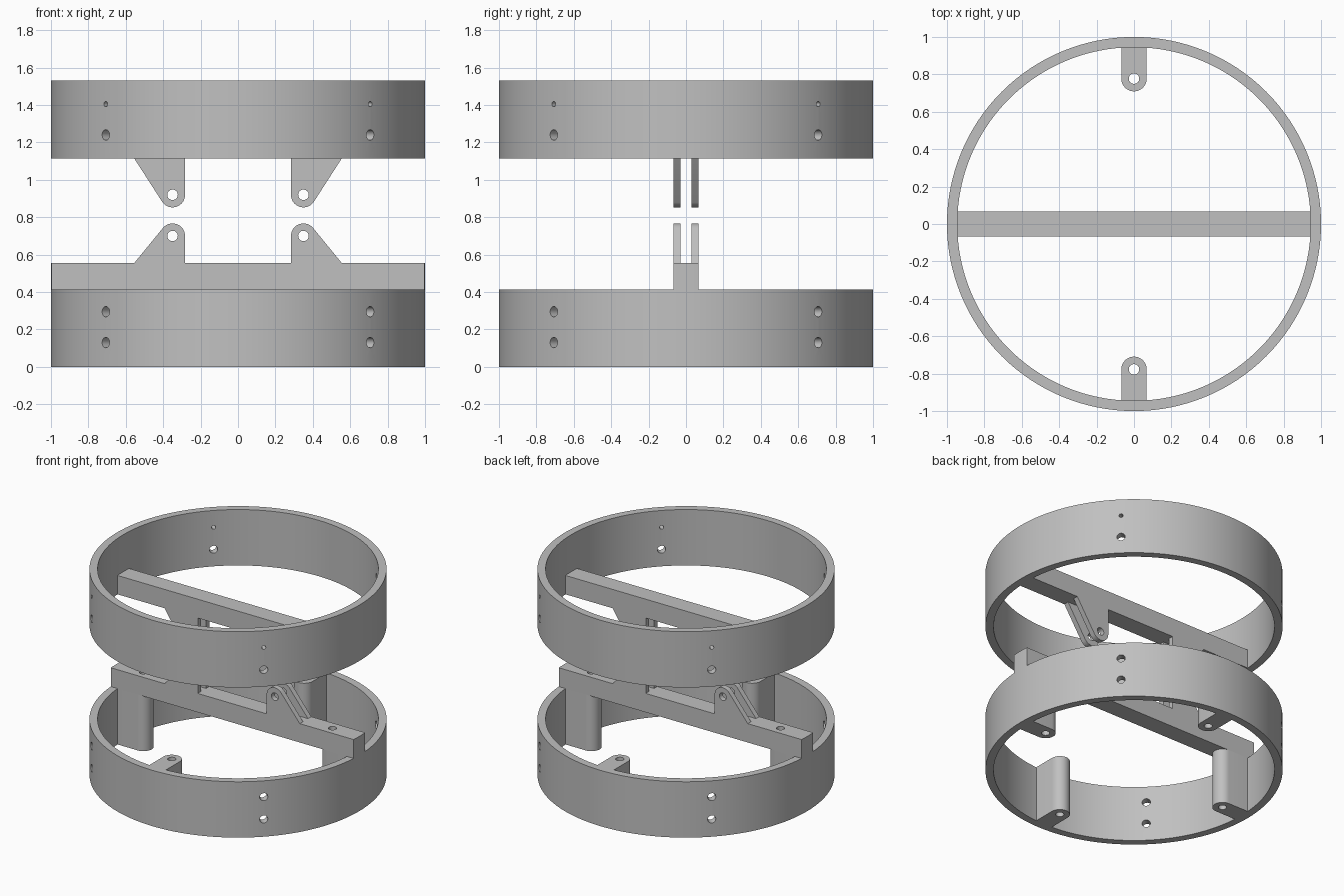
import bpy, bmesh, math
from mathutils import Matrix, Vector

if "Cube" in bpy.data.objects:
    bpy.data.objects.remove(bpy.data.objects["Cube"], do_unlink=True)

GREY = (0.53, 0.53, 0.53, 1)
grey = bpy.data.materials.new("plain grey")
grey.use_nodes = True
grey.diffuse_color = GREY
grey.node_tree.nodes["Principled BSDF"].inputs["Base Color"].default_value = GREY

INNER, HEIGHT, UPPER = 0.945, 0.415, 1.115    # ring inner radius, height, upper ring base
HALF, BAR, PIN = 0.068, 0.14, 0.028           # bar half width, bar height, hole radius
POST = 0.777                                  # distance of post holes from the axis


def to_object(name, bm):
    bmesh.ops.recalc_face_normals(bm, faces=bm.faces)
    mesh = bpy.data.meshes.new(name)
    bm.to_mesh(mesh)
    bm.free()
    obj = bpy.data.objects.new(name, mesh)
    bpy.context.collection.objects.link(obj)
    mesh.materials.append(grey)
    return obj


def prism(name, outline, sweep):
    """Closed outline of 3D points extruded along a vector."""
    bm = bmesh.new()
    face = bm.faces.new([bm.verts.new(p) for p in outline])
    new = bmesh.ops.extrude_face_region(bm, geom=[face])["geom"]
    bmesh.ops.translate(bm, vec=sweep, verts=[v for v in new if isinstance(v, bmesh.types.BMVert)])
    return to_object(name, bm)


def arc(cx, cy, r, start, end, steps=16):
    angles = [math.radians(start + (end - start) * i / steps) for i in range(steps + 1)]
    return [(cx + r * math.cos(a), cy + r * math.sin(a)) for a in angles]


def pins(places):
    """One helper mesh of cylinders: (centre, axis, radius, length)."""
    bm = bmesh.new()
    for centre, axis, radius, length in places:
        turn = Vector(axis).to_track_quat('Z', 'Y').to_matrix().to_4x4()
        bmesh.ops.create_cone(bm, cap_ends=True, segments=32, radius1=radius, radius2=radius,
                              depth=length, matrix=Matrix.Translation(centre) @ turn)
    cutter = to_object("hole_cutter", bm)
    cutter.hide_render = True
    return cutter


def boolean(obj, cutter, operation='DIFFERENCE'):
    mod = obj.modifiers.new("cut", 'BOOLEAN')
    mod.operation, mod.object, mod.solver = operation, cutter, 'EXACT'
    bpy.context.view_layer.objects.active = obj
    bpy.ops.object.modifier_apply(modifier=mod.name)
    bpy.data.objects.remove(cutter, do_unlink=True)


parts = []


# Rings with radial screw holes on the diagonals
def ring(name, base, holes):
    bm = bmesh.new()
    top = base + HEIGHT
    v = [bm.verts.new(p) for p in ((INNER, 0, base), (1, 0, base), (1, 0, top), (INNER, 0, top))]
    edges = [bm.edges.new((v[i], v[(i + 1) % 4])) for i in range(4)]
    bmesh.ops.spin(bm, geom=v + edges, axis=(0, 0, 1), cent=(0, 0, 0),
                   angle=math.tau, steps=128, use_merge=True)
    bmesh.ops.remove_doubles(bm, verts=bm.verts, dist=1e-5)
    obj = to_object(name, bm)
    places = []
    for k in range(4):
        a = math.pi / 4 + k * math.pi / 2
        d = Vector((math.cos(a), math.sin(a), 0))
        places += [(d * 0.97 + Vector((0, 0, z)), d, r, 0.2) for z, r in holes]
    boolean(obj, pins(places))
    parts.append(obj)


ring("lower_ring", 0, [(0.13, PIN), (0.295, PIN)])
ring("upper_ring", UPPER, [(1.24, PIN), (1.405, 0.014)])


# Cross bars
def bar(name, reach, base):
    outline = [(-reach, -HALF, base), (reach, -HALF, base),
               (reach, HALF, base), (-reach, HALF, base)]
    obj = prism(name, outline, (0, 0, BAR))
    parts.append(obj)
    return obj


lower_bar = bar("lower_bar", 1.05, HEIGHT)
round_trim = prism("end_trim", [(x, y, 0.2) for x, y in arc(0, 0, 1, 0, 360, 128)[:-1]], (0, 0, 1))
boolean(lower_bar, round_trim, 'INTERSECT')
boolean(lower_bar, pins([((s * POST, 0, HEIGHT), (0, 0, 1), PIN, 1) for s in (-1, 1)]))
bar("upper_bar", 0.95, UPPER)


# Twin-plate hinge lugs, lower pair upwards and upper pair downwards
def lug(name, side, root, pin_z, direction):
    rise = abs(pin_z - root)
    tip = [(0.283, 0)] + arc(0.35, rise, 0.067, 180, 37)
    profile = tip + [(0.555, 0)]
    for label, y in (("front", -HALF), ("back", 0.029)):
        obj = prism(f"{name}_{label}_plate",
                    [(side * x, y, root + direction * h) for x, h in profile],
                    (0, HALF - 0.029, 0))
        boolean(obj, pins([((side * 0.35, 0, pin_z), (0, 1, 0), PIN, 1)]))
        parts.append(obj)


for side, word in ((1, "left"), (-1, "right")):
    lug(f"lower_{word}_lug", side, HEIGHT + BAR, 0.70, 1)
    lug(f"upper_{word}_lug", side, UPPER, 0.92, -1)

# Four rounded posts inside the lower ring
for k, word in enumerate(("left", "back", "right", "front")):
    outline = [(0.96, HALF)] + arc(POST, 0, HALF, 90, 270) + [(0.96, -HALF)]
    post = prism(f"{word}_post", [(x, y, 0) for x, y in outline], (0, 0, HEIGHT))
    boolean(post, pins([((POST, 0, 0.2), (0, 0, 1), PIN, 1)]))
    post.data.transform(Matrix.Rotation(k * math.pi / 2, 4, 'Z'))
    parts.append(post)

# Smooth curved walls, crisp edges
bpy.ops.object.select_all(action='DESELECT')
for obj in parts:
    obj.select_set(True)
bpy.context.view_layer.objects.active = parts[0]
bpy.ops.object.shade_smooth_by_angle(angle=math.radians(30))
